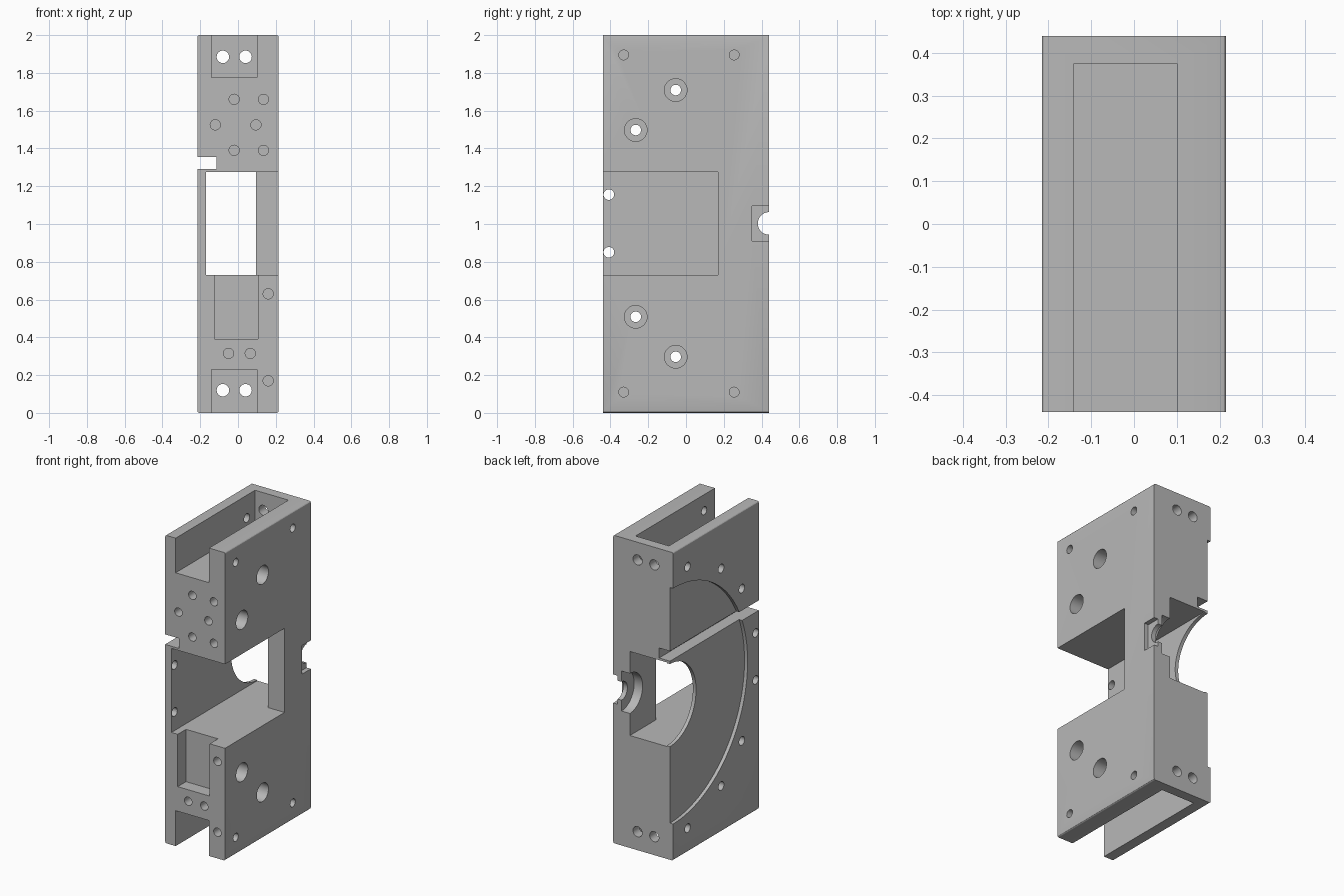
import bpy, bmesh, math
from mathutils import Matrix, Vector

old = bpy.data.objects.get("Cube")
if old:
    bpy.data.objects.remove(old, do_unlink=True)

grey = bpy.data.materials.new("machined_grey")
grey.use_nodes = True
grey.diffuse_color = (0.48, 0.48, 0.48, 1)
grey.node_tree.nodes["Principled BSDF"].inputs["Base Color"].default_value = (0.48, 0.48, 0.48, 1)

W, D, H = 0.215, 0.44, 2.0
MID = 1.003
OUT = 0.1       # how far cutters reach past the block


def to_object(bm, name):
    bmesh.ops.recalc_face_normals(bm, faces=bm.faces)
    mesh = bpy.data.meshes.new(name)
    bm.to_mesh(mesh)
    bm.free()
    mesh.materials.append(grey)
    ob = bpy.data.objects.new(name, mesh)
    bpy.context.scene.collection.objects.link(ob)
    return ob


def box(name, x, y, z, round_edges=0):
    bm = bmesh.new()
    size = Vector((x[1] - x[0], y[1] - y[0], z[1] - z[0]))
    centre = Vector((sum(x), sum(y), sum(z))) / 2
    bmesh.ops.create_cube(bm, size=1, matrix=Matrix.Translation(centre) @ Matrix.Diagonal(size).to_4x4())
    if round_edges:
        long_edges = [e for e in bm.edges if abs(e.verts[0].co.y - e.verts[1].co.y) > 0.1]
        bmesh.ops.bevel(bm, geom=long_edges, offset=round_edges, segments=3, profile=0.5, affect='EDGES')
    return to_object(bm, name)


def prism(name, outline, z0, z1):
    bm = bmesh.new()
    face = bm.faces.new([bm.verts.new((x, y, z0)) for x, y in outline])
    top = bmesh.ops.extrude_face_region(bm, geom=[face])["geom"]
    bmesh.ops.translate(bm, vec=(0, 0, z1 - z0), verts=[v for v in top if isinstance(v, bmesh.types.BMVert)])
    return to_object(bm, name)


def rod(name, axis, a, b, u, z, r, sides=32):
    """Cylinder from a to b along x or y; u is the other horizontal place."""
    bm = bmesh.new()
    mid = (a + b) / 2
    if axis == 'X':
        m = Matrix.Translation((mid, u, z)) @ Matrix.Rotation(math.pi / 2, 4, 'Y')
    else:
        m = Matrix.Translation((u, mid, z)) @ Matrix.Rotation(math.pi / 2, 4, 'X')
    bmesh.ops.create_cone(bm, cap_ends=True, segments=sides, radius1=r, radius2=r, depth=abs(b - a), matrix=m)
    return to_object(bm, name)


body = box("housing_block", (-W, W), (-D, D), (0, H), 0.01)


def cut(cutter):
    mod = body.modifiers.new("cut", 'BOOLEAN')
    mod.operation = 'DIFFERENCE'
    mod.solver = 'EXACT'
    mod.object = cutter
    bpy.context.view_layer.update()
    result = bpy.data.meshes.new_from_object(body.evaluated_get(bpy.context.evaluated_depsgraph_get()))
    body.modifiers.clear()
    body.data = result
    bpy.data.objects.remove(cutter, do_unlink=True)


# Channels in the top and bottom ends
for z in ((1.775, H + OUT), (-OUT, 0.23)):
    cut(box("channel", (-0.14, 0.10), (-D - OUT, 0.375), z))

# Central window, wide at the front and narrower behind
cut(prism("window", [(-0.17, -D - OUT), (W + OUT, -D - OUT), (W + OUT, 0.17),
                     (0.095, 0.17), (0.095, D + OUT), (-0.17, D + OUT)], 0.73, 1.276))

# Pocket below the window
cut(box("front_pocket", (-0.125, 0.105), (-D - OUT, -D + 0.085), (0.39, 0.78)))

# Round recess and opening in the thin side wall
cut(rod("disc_recess", 'X', -W - OUT, -0.193, D, MID, 0.765, 128))
cut(rod("disc_opening", 'X', -W - OUT, -0.12, D, MID, 0.268, 64))

# Slot along the thin side
cut(box("side_slot", (-W - OUT, -0.115), (-D - OUT, D + OUT), (1.29, 1.355)))

# Shaft notch at the rear of the thick side
cut(box("notch_plate", (0.185, W + OUT), (0.35, D + OUT), (0.91, 1.095)))
cut(rod("notch_hole", 'X', 0.13, W + OUT, D, MID, 0.06))
cut(rod("notch_bore", 'X', 0.05, 0.155, D, MID, 0.13, 48))

# Bolt circle through the thin side, with deep counterbores on the other side
for angle in (10.2, 35, 55, 80):
    for sign in (-1, 1):
        a = math.radians(angle)
        y, z = D - 0.862 * math.cos(a), MID + sign * 0.862 * math.sin(a)
        if angle in (35, 55):
            cut(rod("counterbore", 'X', -0.05, W + OUT, y, z, 0.06))
            cut(rod("bolt_hole", 'X', -W - OUT, 0, y, z, 0.028))
        else:
            cut(rod("bolt_hole", 'X', -W - OUT, -0.05, y, z, 0.028))

# Small holes in the channel walls
for z in (0.11, 1.895):
    for y in (-0.33, 0.255):
        cut(rod("side_hole", 'X', 0.05, W + OUT, y, z, 0.026))
for z in (0.12, 1.885):
    for x in (-0.08, 0.04):
        cut(rod("rear_hole", 'Y', 0.3, D + OUT, x, z, 0.033))

# Blind holes in the front face
front_holes = [(0.16, 0.63), (0.16, 0.17), (-0.05, 0.315), (0.065, 0.315), (-0.12, 1.525), (0.095, 1.525)]
front_holes += [(x, z) for x in (-0.02, 0.135) for z in (1.39, 1.66)]
for x, z in front_holes:
    cut(rod("front_hole", 'Y', -D - OUT, -D + 0.1, x, z, 0.027))

bpy.ops.object.select_all(action='DESELECT')
body.select_set(True)
bpy.context.view_layer.objects.active = body
bpy.ops.object.shade_smooth_by_angle(angle=math.radians(30))
